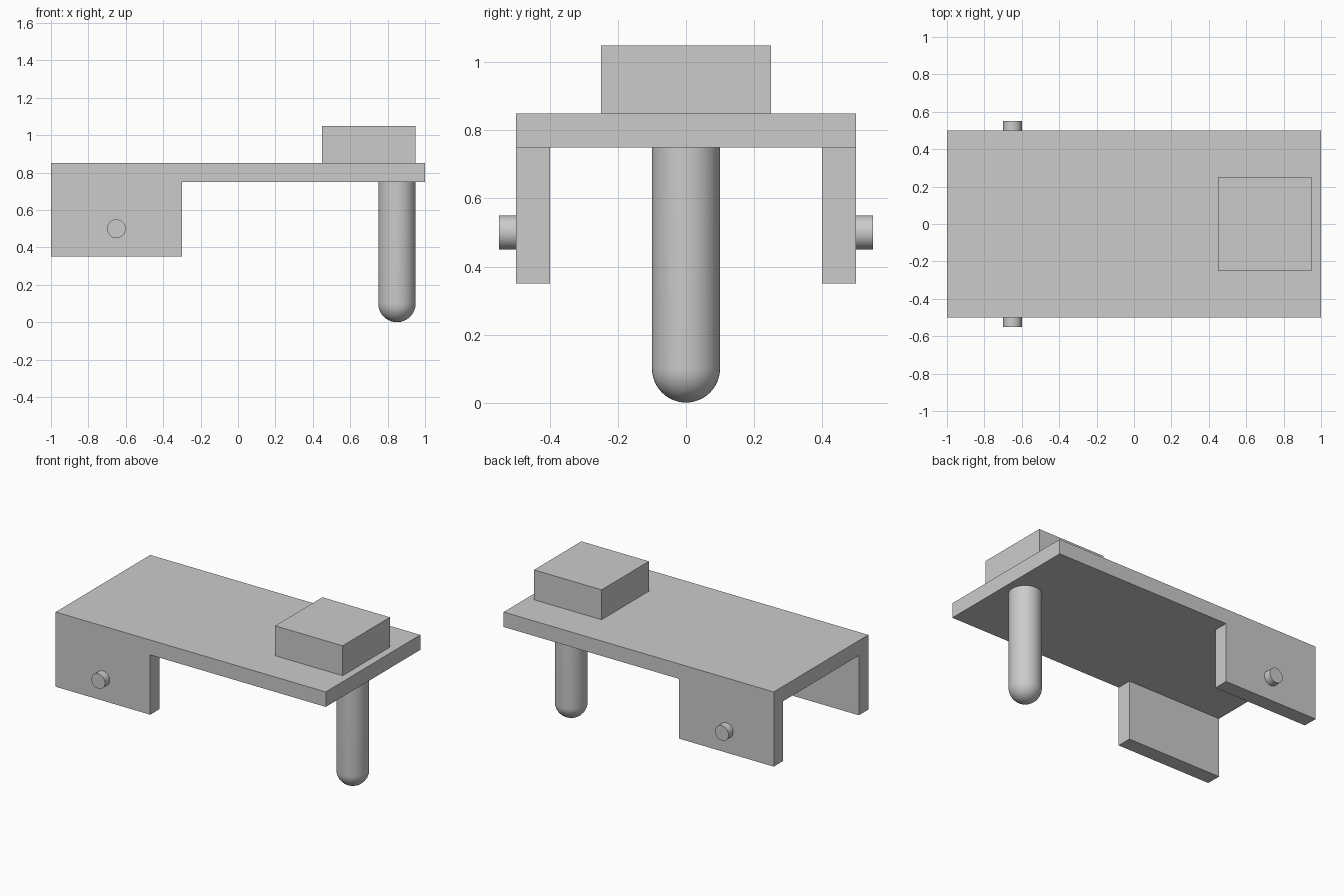
import bpy
import bmesh
import math
from mathutils import Matrix, Vector

default = bpy.data.objects.get("Cube")
if default:
    bpy.data.objects.remove(default, do_unlink=True)

# Single plain grey material
grey = bpy.data.materials.new("plain_grey")
grey.use_nodes = True
colour = (0.6, 0.6, 0.6, 1)
grey.diffuse_color = colour
grey.node_tree.nodes["Principled BSDF"].inputs["Base Color"].default_value = colour


def finish(name, bm, smooth=False):
    bmesh.ops.recalc_face_normals(bm, faces=bm.faces)
    mesh = bpy.data.meshes.new(name)
    bm.to_mesh(mesh)
    bm.free()
    mesh.materials.append(grey)
    obj = bpy.data.objects.new(name, mesh)
    bpy.context.collection.objects.link(obj)
    if smooth:
        bpy.ops.object.select_all(action="DESELECT")
        obj.select_set(True)
        bpy.context.view_layer.objects.active = obj
        bpy.ops.object.shade_smooth_by_angle(angle=math.radians(40))
    return obj


def box(name, low, high):
    low, high = Vector(low), Vector(high)
    bm = bmesh.new()
    bmesh.ops.create_cube(bm, size=1, matrix=Matrix.Translation((low + high) / 2)
                          @ Matrix.Diagonal((*(high - low), 1)))
    return finish(name, bm)


def pin(name, centre, radius, length):
    bm = bmesh.new()
    bmesh.ops.create_cone(bm, cap_ends=True, segments=48, radius1=radius,
                          radius2=radius, depth=length,
                          matrix=Matrix.Translation(centre)
                          @ Matrix.Rotation(math.pi / 2, 4, "X"))
    return finish(name, bm, True)


def round_post(name, x, radius, top, steps=12):
    # Half profile of a round-ended rod, spun about its own axis
    points = [Vector((x, 0, top)), Vector((x + radius, 0, top))]
    for i in range(steps + 1):
        a = math.pi / 2 * i / steps
        points.append(Vector((x + radius * math.cos(a), 0, radius - radius * math.sin(a))))
    bm = bmesh.new()
    verts = [bm.verts.new(p) for p in points]
    edges = [bm.edges.new(pair) for pair in zip(verts, verts[1:])]
    bmesh.ops.spin(bm, geom=verts + edges, cent=(x, 0, 0), axis=(0, 0, 1),
                   angle=math.tau, steps=48)
    bmesh.ops.remove_doubles(bm, verts=bm.verts, dist=0.0001)
    return finish(name, bm, True)


# Flat deck with a raised block at one end
box("deck", (-1, -0.5, 0.75), (1, 0.5, 0.85))
box("top_block", (0.45, -0.25, 0.85), (0.95, 0.25, 1.05))

# Round-ended support post under the block
round_post("support_post", 0.85, 0.1, 0.75)

# Side plates with outward pins
for label, side in (("front", -1), ("back", 1)):
    y_low, y_high = sorted((0.4 * side, 0.5 * side))
    box(label + "_side_plate", (-1, y_low, 0.35), (-0.3, y_high, 0.75))
    pin(label + "_pin", (-0.65, 0.525 * side, 0.5), 0.05, 0.05)
